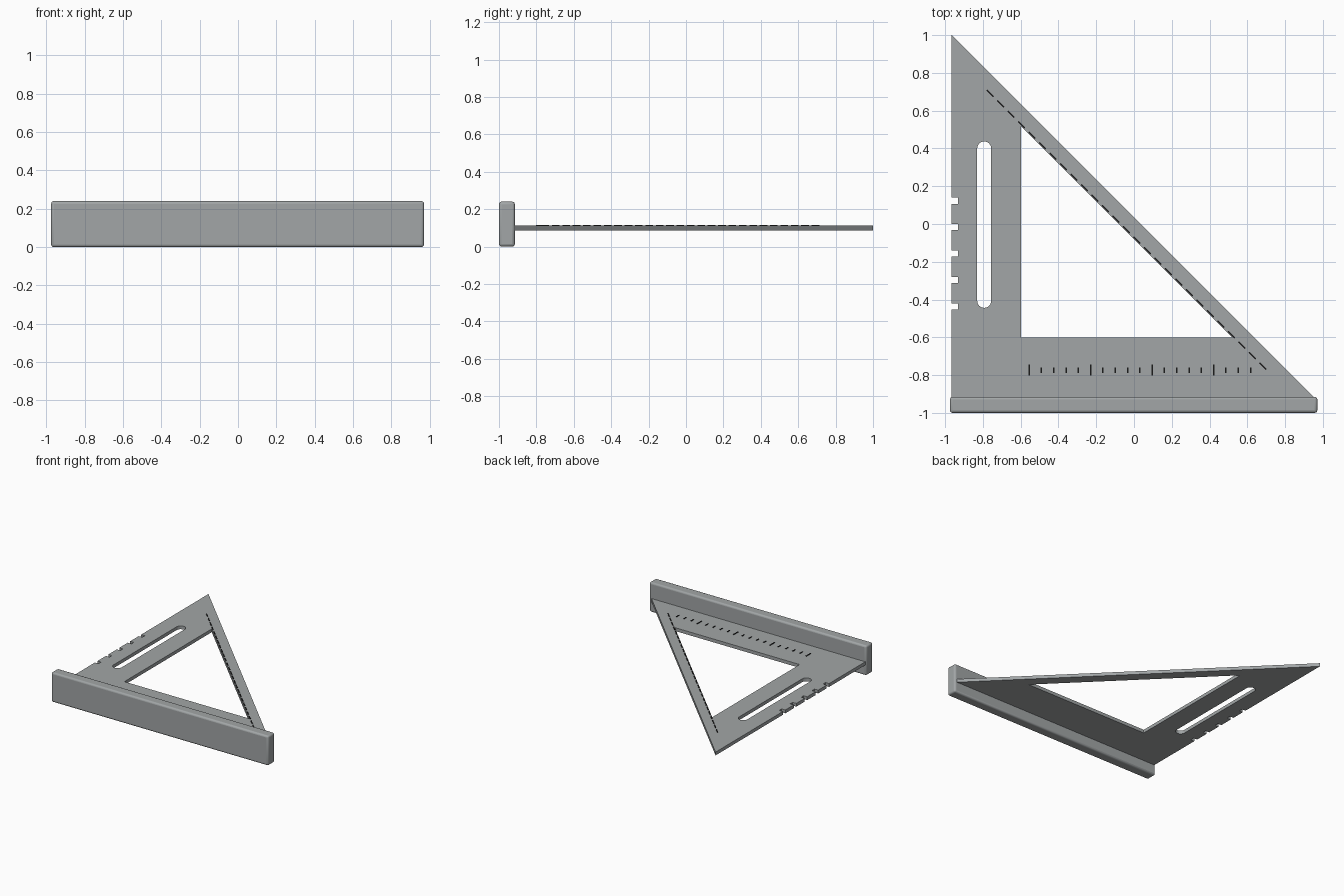
import bpy, bmesh, math
from mathutils import Matrix, Vector

if "Cube" in bpy.data.objects:
    bpy.data.objects.remove(bpy.data.objects["Cube"])


def material(name, rgb):
    m = bpy.data.materials.new(name)
    m.diffuse_color = (*rgb, 1)
    m.use_nodes = True
    m.node_tree.nodes["Principled BSDF"].inputs["Base Color"].default_value = m.diffuse_color
    return m


METAL = material("brushed grey metal", (0.36, 0.38, 0.385))
BLACK = material("black marking", (0.01, 0.01, 0.01))
Z0, Z1 = 0.085, 0.112      # underside and top of the blade


def finish(name, bm, mat):
    bmesh.ops.recalc_face_normals(bm, faces=bm.faces)
    me = bpy.data.meshes.new(name)
    bm.to_mesh(me)
    bm.free()
    ob = bpy.data.objects.new(name, me)
    bpy.context.collection.objects.link(ob)
    me.materials.append(mat)
    return ob


def add_box(bm, center, size, angle=0):
    mat = (Matrix.Translation(center) @ Matrix.Rotation(angle, 4, 'Z')
           @ Matrix.Diagonal((*size, 1)))
    bmesh.ops.create_cube(bm, size=1, matrix=mat)


# Blade outline: notched left edge, then the 45 degree edge
outline = [(-0.965, -0.95)]
for i in range(5):
    y = -0.437 + 0.14 * i
    outline += [(-0.965, y - 0.016), (-0.932, y - 0.016),
                (-0.932, y + 0.016), (-0.965, y + 0.016)]
outline += [(-0.965, 1.0), (0.955, -0.92), (0.955, -0.95)]

# Triangular window and rounded slot
window = [(-0.598, -0.6), (0.52, -0.6), (-0.598, 0.518)]
slot = []
for cy, start in ((0.4, 0), (-0.407, math.pi)):
    for k in range(13):
        a = start + math.pi * k / 12
        slot.append((-0.793 + 0.037 * math.cos(a), cy + 0.037 * math.sin(a)))

# Blade: fill between the loops, then extrude
bm = bmesh.new()
edges = []
for loop in (outline, window, slot):
    vs = [bm.verts.new((x, y, Z0)) for x, y in loop]
    edges += [bm.edges.new((vs[i], vs[(i + 1) % len(vs)])) for i in range(len(vs))]
bmesh.ops.triangle_fill(bm, edges=edges, use_beauty=True)
ext = bmesh.ops.extrude_face_region(bm, geom=bm.faces[:])
bmesh.ops.translate(bm, vec=(0, 0, Z1 - Z0),
                    verts=[v for v in ext["geom"] if isinstance(v, bmesh.types.BMVert)])
bmesh.ops.dissolve_limit(bm, angle_limit=0.01, verts=bm.verts[:], edges=bm.edges[:])
finish("blade", bm, METAL)

# Fence with softened edges
bm = bmesh.new()
add_box(bm, (-0.002, -0.9575, 0.12), (1.945, 0.085, 0.24))
fence = finish("fence", bm, METAL)
bev = fence.modifiers.new("edge", 'BEVEL')
bev.width = 0.014
bev.segments = 3
bpy.context.view_layer.objects.active = fence
fence.select_set(True)
bpy.ops.object.shade_smooth_by_angle(angle=math.radians(35))

# Ruler ticks along the fence, every fifth one long
bm = bmesh.new()
for i in range(19):
    big = i % 5 == 0
    add_box(bm, (-0.555 + 0.0651 * i, -0.774, Z1 + 0.0015),
            (0.008, 0.058 if big else 0.031, 0.005))
finish("ruler_ticks", bm, BLACK)

# Dashes along the 45 degree edge
bm = bmesh.new()
first, last, count = Vector((-0.762, 0.692)), Vector((0.682, -0.752)), 27
for i in range(count):
    p = first.lerp(last, i / (count - 1))
    add_box(bm, (p.x, p.y, Z1 + 0.0015), (0.05, 0.008, 0.005), -math.pi / 4)
finish("angle_dashes", bm, BLACK)
